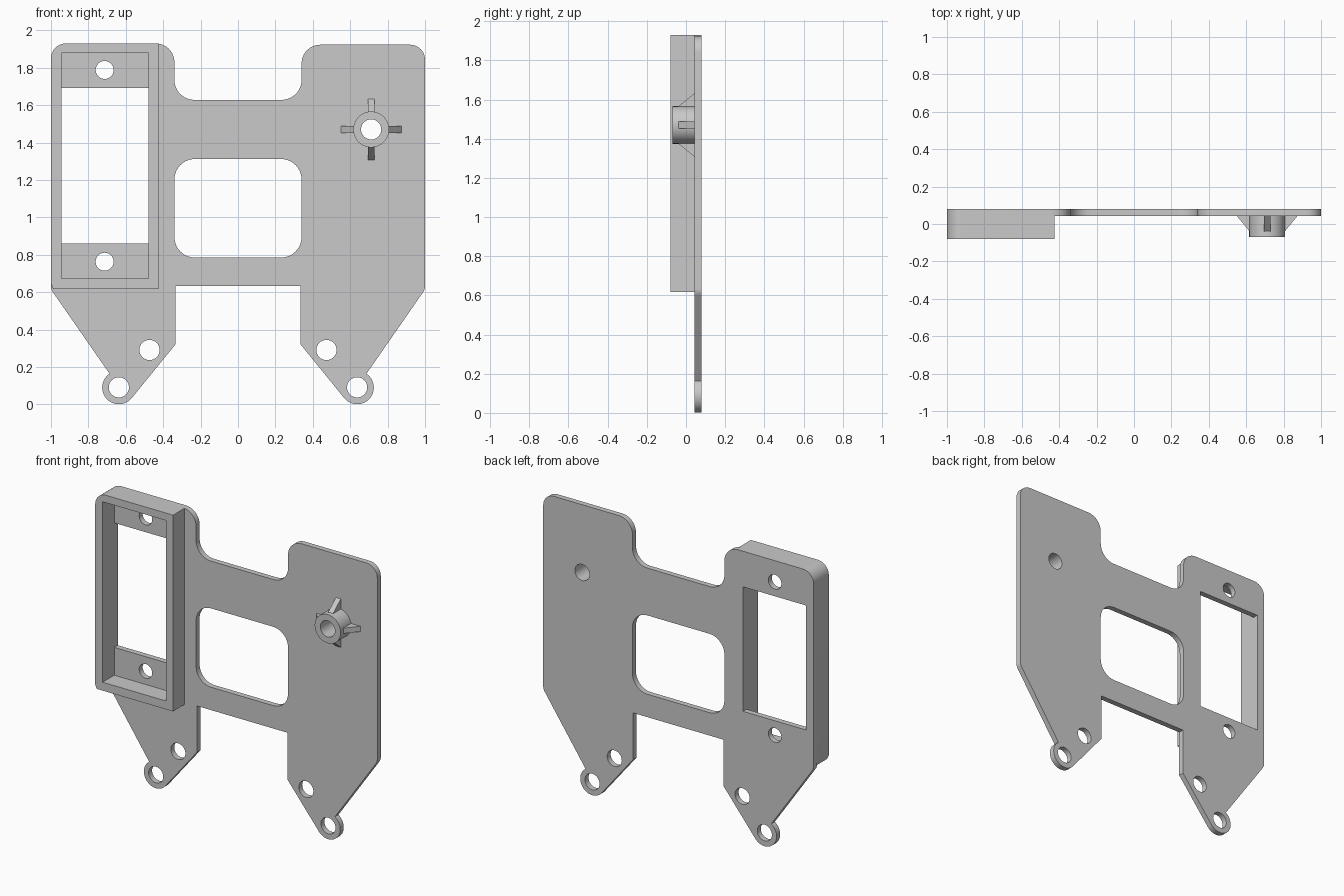
import bpy, bmesh
from math import radians, cos, sin, pi
from mathutils import Vector, Matrix

cube = bpy.data.objects.get("Cube")
if cube:
    bpy.data.objects.remove(cube, do_unlink=True)

grey = bpy.data.materials.new("light grey")
grey.use_nodes = True
colour = (0.585, 0.585, 0.585, 1)
grey.diffuse_color = colour
grey.node_tree.nodes["Principled BSDF"].inputs["Base Color"].default_value = colour

BACK, FACE, RIM, BOSS = 0.08, 0.043, -0.08, -0.07


def arc(x, z, r, start, end, n=40):
    return [(x + r * cos(radians(start + (end - start) * i / n)),
             z + r * sin(radians(start + (end - start) * i / n))) for i in range(n + 1)]


def circle(x, z, r):
    return arc(x, z, r, 0, 360)[:-1]


def rounded(points, n=10):
    """Closed loop of (x, z, radius) corners, each filleted; radius 0 stays as is."""
    loop = []
    for i, (x, z, r) in enumerate(points):
        p = Vector((x, z))
        if not r:
            loop.append((x, z))
            continue
        a = (Vector(points[i - 1][:2]) - p).normalized()
        b = (Vector(points[(i + 1) % len(points)][:2]) - p).normalized()
        half = a.angle(b) / 2
        centre = p + (a + b).normalized() * r / sin(half)
        reach = r * cos(half) / sin(half)
        s, e = p + a * reach - centre, p + b * reach - centre
        turn = s.angle(e)
        for k in range(n + 1):
            t = k / n
            spoke = (s * sin((1 - t) * turn) + e * sin(t * turn)) / sin(turn)
            loop.append(tuple(centre + spoke))
    return loop


def rectangle(x0, x1, z0, z1, r=0):
    return rounded([(x0, z0, r), (x1, z0, r), (x1, z1, r), (x0, z1, r)])


def finish(name, mesh):
    obj = bpy.data.objects.new(name, mesh)
    bpy.context.collection.objects.link(obj)
    mesh.materials.clear()
    mesh.materials.append(grey)
    bpy.ops.object.select_all(action='DESELECT')
    obj.select_set(True)
    bpy.context.view_layer.objects.active = obj
    bpy.ops.object.shade_smooth_by_angle(angle=radians(30))


def extruded(name, loops, y0, y1):
    """Fill the first loop, leave the others as holes, and extrude from y0 to y1."""
    curve = bpy.data.curves.new(name, 'CURVE')
    curve.dimensions = '2D'
    curve.fill_mode = 'BOTH'
    curve.extrude = (y1 - y0) / 2
    for loop in loops:
        spline = curve.splines.new('POLY')
        spline.points.add(len(loop) - 1)
        for point, (x, z) in zip(spline.points, loop):
            point.co = (x, z, 0, 1)
        spline.use_cyclic_u = True
    temp = bpy.data.objects.new("profile", curve)
    bpy.context.collection.objects.link(temp)
    graph = bpy.context.evaluated_depsgraph_get()
    mesh = bpy.data.meshes.new_from_object(temp.evaluated_get(graph))
    bpy.data.objects.remove(temp, do_unlink=True)
    mesh.transform(Matrix.Translation((0, (y0 + y1) / 2, 0)) @ Matrix.Rotation(pi / 2, 4, 'X'))
    bm = bmesh.new()
    bm.from_mesh(mesh)
    bmesh.ops.remove_doubles(bm, verts=bm.verts, dist=1e-5)
    bmesh.ops.recalc_face_normals(bm, faces=bm.faces)
    bm.to_mesh(mesh)
    bm.free()
    finish(name, mesh)


# Flat plate: one side of the lower arm with its lug, mirrored for the other
lug = [(x, z, 0) for x, z in arc(0.637, 0.09, 0.089, 56, -141)]
arm = [(1, 0.615, 0.06)] + lug + [(0.335, 0.32, 0), (0.335, 0.632, 0)]
outline = [(-1, 1.93, 0.08), (-0.34, 1.93, 0.1), (-0.34, 1.628, 0.107),
           (0.34, 1.628, 0.107), (0.34, 1.923, 0.1), (1, 1.923, 0.08)]
outline += arm + [(-x, z, r) for x, z, r in reversed(arm)]

BX, BZ = 0.712, 1.47
holes = [rectangle(-0.34, 0.34, 0.785, 1.312, 0.11),
         rectangle(-0.945, -0.478, 0.86, 1.692),
         circle(-0.713, 1.788, 0.048), circle(-0.713, 0.763, 0.048),
         circle(BX, BZ, 0.054)]
for side in (-1, 1):
    holes += [circle(side * 0.473, 0.291, 0.054), circle(side * 0.637, 0.091, 0.054)]
extruded("base_plate", [rounded(outline)] + holes, FACE, BACK)

# Raised rectangular frame around the tall window
frame = rounded([(-1, 1.93, 0.08), (-0.424, 1.93, 0), (-0.424, 0.618, 0),
                 (-0.988, 0.618, 0), (-1, 0.645, 0)])
extruded("raised_frame", [frame, rectangle(-0.945, -0.478, 0.674, 1.88)], RIM, FACE)

# Hollow boss with four triangular ribs
extruded("boss", [circle(BX, BZ, 0.096), circle(BX, BZ, 0.054)], BOSS, FACE)
for k, name in enumerate(("left", "upper", "right", "lower")):
    section = [(0.085, FACE), (0.162, FACE), (0.094, -0.04), (0.085, -0.04)]
    bm = bmesh.new()
    face = bm.faces.new([bm.verts.new((r, y, -0.018)) for r, y in section])
    grown = bmesh.ops.extrude_face_region(bm, geom=[face])["geom"]
    bmesh.ops.translate(bm, vec=(0, 0, 0.036),
                        verts=[v for v in grown if isinstance(v, bmesh.types.BMVert)])
    bmesh.ops.recalc_face_normals(bm, faces=bm.faces)
    bm.transform(Matrix.Translation((BX, 0, BZ)) @ Matrix.Rotation(-k * pi / 2, 4, 'Y'))
    mesh = bpy.data.meshes.new(name + "_rib")
    bm.to_mesh(mesh)
    bm.free()
    finish(name + "_rib", mesh)
